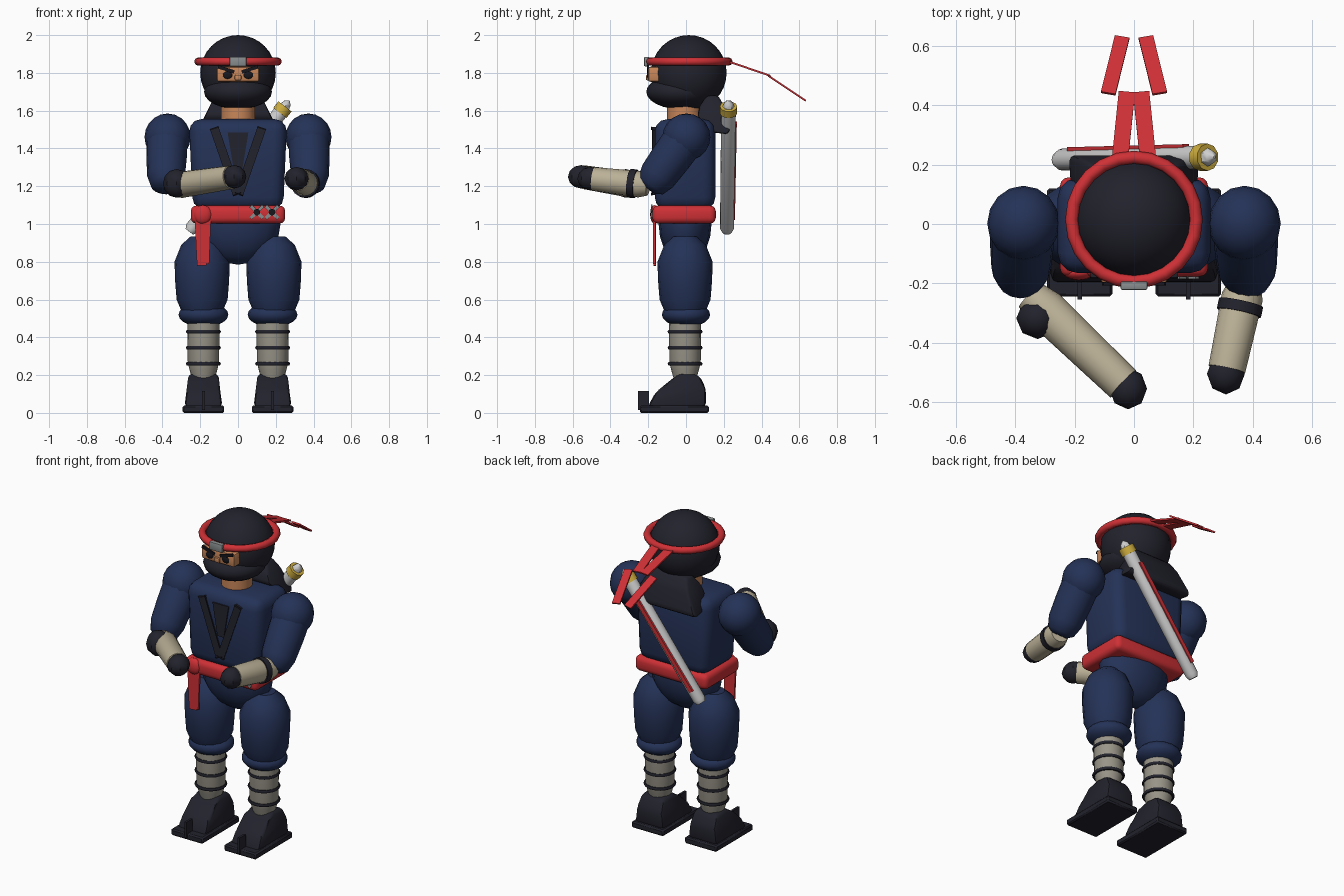
import bpy, bmesh, math
from mathutils import Vector, Matrix

if "Cube" in bpy.data.objects:
    bpy.data.objects.remove(bpy.data.objects["Cube"])

COL = {
    "navy cloth": (0.018, 0.032, 0.095), "black cloth": (0.016, 0.016, 0.026),
    "red cloth": (0.62, 0.03, 0.036), "cream wrap": (0.50, 0.44, 0.31),
    "grey wrap": (0.32, 0.30, 0.25), "skin": (0.58, 0.24, 0.10),
    "gold": (0.62, 0.42, 0.05), "pale metal": (0.62, 0.62, 0.62),
    "steel": (0.25, 0.27, 0.27), "eye black": (0.008, 0.008, 0.012),
}
MATS = {}
for n, c in COL.items():
    MATS[n] = bpy.data.materials.new(n)
    MATS[n].diffuse_color = (*c, 1)
NAVY, BLACK, RED, CREAM, GREY, SKIN, GOLD, PALE, STEEL, EYE = COL


def finish(name, bm, mat, bevel=0, segs=2, angle=40):
    if bevel:
        bmesh.ops.bevel(bm, geom=bm.edges[:], offset=bevel, segments=segs,
                        profile=0.5, affect='EDGES', clamp_overlap=True)
    bmesh.ops.recalc_face_normals(bm, faces=bm.faces[:])
    me = bpy.data.meshes.new(name)
    bm.to_mesh(me)
    bm.free()
    me.materials.append(MATS[mat])
    ob = bpy.data.objects.new(name, me)
    bpy.context.collection.objects.link(ob)
    bpy.ops.object.select_all(action='DESELECT')
    ob.select_set(True)
    bpy.context.view_layer.objects.active = ob
    bpy.ops.object.shade_smooth_by_angle(angle=math.radians(angle))
    return ob


def ball(name, loc, rad, mat, u=16, v=10):
    bm = bmesh.new()
    bmesh.ops.create_uvsphere(bm, u_segments=u, v_segments=v, radius=1,
                              matrix=Matrix.Translation(loc) @ Matrix.Diagonal((*rad, 1)))
    return finish(name, bm, mat)


def lathe(name, p1, p2, prof, mat, n=16):
    """Rings (fraction along p1-p2, radius) around the axis."""
    p1, p2 = Vector(p1), Vector(p2)
    q = (p2 - p1).to_track_quat('Z', 'Y')
    bm = bmesh.new()
    rings = []
    for t, r in prof:
        c = p1.lerp(p2, t)
        rings.append([bm.verts.new(c + q @ Vector((r * math.cos(2 * math.pi * i / n),
                                                   r * math.sin(2 * math.pi * i / n), 0)))
                      for i in range(n)])
    for a, b in zip(rings, rings[1:]):
        for i in range(n):
            bm.faces.new((a[i], a[(i + 1) % n], b[(i + 1) % n], b[i]))
    bm.faces.new(rings[0])
    bm.faces.new(rings[-1])
    return finish(name, bm, mat)


def tube(name, p1, p2, r1, r2, mat, n=16):
    return lathe(name, p1, p2, [(0, r1), (1, r2)], mat, n)


def ring(name, loc, major, minor, mat, n=24, m=8):
    bm = bmesh.new()
    vs = [[bm.verts.new(Vector(loc) + Vector((
        (major + minor * math.cos(b)) * math.cos(a),
        (major + minor * math.cos(b)) * math.sin(a), minor * math.sin(b))))
        for b in (2 * math.pi * j / m for j in range(m))]
        for a in (2 * math.pi * i / n for i in range(n))]
    for i in range(n):
        for j in range(m):
            k, l = (i + 1) % n, (j + 1) % m
            bm.faces.new((vs[i][j], vs[k][j], vs[k][l], vs[i][l]))
    return finish(name, bm, mat, angle=60)


def box(name, loc, dims, mat, bevel=0, segs=2, taper=1):
    bm = bmesh.new()
    bmesh.ops.create_cube(bm, size=1)
    for v in bm.verts:
        k = taper if v.co.z < 0 else 1
        v.co = Vector(loc) + Vector((v.co.x * dims[0] * k, v.co.y * dims[1], v.co.z * dims[2]))
    return finish(name, bm, mat, bevel, segs)


def bar(name, p1, p2, w, t, side, mat, bevel=0):
    """Flat strip from p1 to p2, with its width along side."""
    p1, p2 = Vector(p1), Vector(p2)
    z = (p2 - p1).normalized()
    x = Vector(side)
    x = (x - z * x.dot(z)).normalized()
    y = z.cross(x)
    bm = bmesh.new()
    bmesh.ops.create_cube(bm, size=1)
    for v in bm.verts:
        v.co = (p1 + p2) / 2 + x * v.co.x * w + y * v.co.y * t + z * v.co.z * (p2 - p1).length
    return finish(name, bm, mat, bevel)


def prism(name, pts, cx, width, mat, bevel=0):
    """Side (y, z) outline across x; width(z) gives the half width."""
    bm = bmesh.new()
    L, R = [[bm.verts.new((cx + s * width(z), y, z)) for y, z in pts] for s in (-1, 1)]
    bm.faces.new(L)
    bm.faces.new(R)
    for i in range(len(pts)):
        j = (i + 1) % len(pts)
        bm.faces.new((L[i], L[j], R[j], R[i]))
    return finish(name, bm, mat, bevel)


# Head, mask and face
ball("hood_head", (0, 0.015, 1.8), (0.2, 0.2, 0.2), BLACK, 24, 16)
ball("mask", (0, -0.03, 1.70), (0.18, 0.18, 0.092), BLACK, 20, 12)
tube("neck", (0, -0.01, 1.5), (0, -0.01, 1.66), 0.09, 0.09, SKIN)
box("face", (0, -0.15, 1.793), (0.225, 0.1, 0.08), SKIN, 0.012)
box("nose", (0, -0.2, 1.775), (0.035, 0.025, 0.03), SKIN, 0.008)
for s in (-1, 1):
    ball("eye", (s * 0.055, -0.199, 1.788), (0.026, 0.008, 0.02), EYE, 12, 8)
    bar("eyebrow", (s * 0.105, -0.201, 1.832), (s * 0.02, -0.201, 1.805), 0.018, 0.012, (0, 0, 1), EYE)

# Headband with plate and trailing tails
ring("headband", (0, 0.015, 1.86), 0.21, 0.022, RED)
box("headband_plate", (0, -0.208, 1.86), (0.09, 0.028, 0.05), STEEL, 0.005)
for s in (-1, 1):
    bar("headband_tail_upper", (s * 0.047, 0.22, 1.862), (s * 0.024, 0.445, 1.785), 0.055, 0.01, (1, 0, 0), RED)
    bar("headband_tail_lower", (s * 0.087, 0.44, 1.782), (s * 0.04, 0.63, 1.655), 0.05, 0.01, (1, 0, 0), RED)

# Cowl behind the neck
prism("cowl", [(0.07, 1.62), (0.11, 1.68), (0.17, 1.68), (0.205, 1.62), (0.235, 1.5),
               (0.22, 1.475), (0.14, 1.485), (0.06, 1.57)],
      0, lambda z: 0.225 - 0.5 * (z - 1.475), BLACK, 0.015)

# Torso, jacket lapels and hips
box("torso", (0, -0.005, 1.315), (0.52, 0.32, 0.48), NAVY, 0.065, 3, 0.92)
for s in (-1, 1):
    bar("lapel", (s * 0.125, -0.165, 1.505), (s * 0.005, -0.165, 1.16), 0.035, 0.03, (1, 0, 0), BLACK, 0.006)
box("undershirt", (0, -0.162, 1.385), (0.11, 0.02, 0.2), BLACK, 0, 1, 0.4)
ball("hips", (0, -0.005, 1.0), (0.225, 0.14, 0.215), NAVY)

# Belt, knot and throwing stars
box("belt", (0, -0.01, 1.05), (0.5, 0.335, 0.095), RED, 0.03, 3)
ball("belt_knot", (-0.187, -0.165, 1.05), (0.052, 0.025, 0.05), RED, 12, 8)
bar("belt_tail", (-0.205, -0.165, 1.05), (-0.192, -0.165, 0.78), 0.05, 0.012, (1, 0, 0), RED)
bar("belt_tail", (-0.165, -0.168, 1.05), (-0.175, -0.168, 0.79), 0.045, 0.012, (1, 0, 0), RED)
for x in (0.1, 0.18):
    for s in (-1, 1):
        bar("throwing_star", (x - 0.033, -0.181, 1.063 - s * 0.033),
            (x + 0.033, -0.181, 1.063 + s * 0.033), 0.018, 0.008, (1, 0, -s), STEEL)
    tube("throwing_star_hub", (x, -0.18, 1.063), (x, -0.188, 1.063), 0.018, 0.018, EYE, 10)

# Legs
for s in (-1, 1):
    x = s * 0.183
    lathe("thigh", (s * 0.19, -0.005, 0), (s * 0.19, -0.005, 1),
          [(0.54, 0.11), (0.6, 0.135), (0.7, 0.143), (0.8, 0.146), (0.89, 0.11), (0.935, 0.06)], NAVY)
    ball("trouser_cuff", (x, 0, 0.52), (0.132, 0.128, 0.065), NAVY)
    lathe("shin_wrap", (x, -0.005, 0), (x, -0.005, 1),
          [(0.18, 0.06), (0.23, 0.074), (0.27, 0.083), (0.48, 0.085)], GREY)
    for z in (0.26, 0.345, 0.43):
        ring("shin_band", (x, -0.005, z), 0.083, 0.01, BLACK, 20, 6)
    # Shoe with sole and toe split
    prism("shoe", [(0.105, 0.03), (0.105, 0.13), (0.07, 0.2), (-0.03, 0.21), (-0.08, 0.175),
                   (-0.16, 0.11), (-0.205, 0.03)],
          x, lambda z: 0.1 - 0.15 * max(0, z - 0.06), BLACK, 0.022)
    box("sole", (x, -0.062, 0.02), (0.22, 0.365, 0.04), BLACK, 0.008, 1)
    box("toe_split", (x, -0.225, 0.065), (0.014, 0.06, 0.1), BLACK)

# Arms: the right forearm crosses the chest, the left points forward
for s, elbow, hand, wrap in ((-1, (-0.35, -0.24, 1.20), (-0.02, -0.555, 1.25), 0.075),
                             (1, (0.375, -0.2, 1.205), (0.31, -0.505, 1.24), 0)):
    ball("shoulder", (s * 0.373, 0.002, 1.46), (0.122, 0.127, 0.125), NAVY)
    lathe("upper_arm", (s * 0.375, 0, 1.46), (s * 0.383, -0.2, 1.185),
          [(0, 0.11), (0.4, 0.107), (0.75, 0.1), (0.93, 0.08), (1.0, 0.045)], NAVY)
    e, h = Vector(elbow), Vector(hand)
    d = (h - e).normalized()
    lathe("forearm_wrap", e, h, [(0, 0.055), (0.15, 0.07), (0.95, 0.063)], CREAM)
    ball("gloved_hand", h, (0.064, 0.07, 0.062), BLACK, 8, 6)
    if wrap:
        ball("elbow_guard", (-0.325, -0.318, 1.215), (0.072, 0.07, 0.076), BLACK, 8, 6)
    else:
        c = e + d * 0.085
        tube("elbow_band", c - d * 0.018, c + d * 0.018, 0.076, 0.076, BLACK)

# Sword on the back
a, b = Vector((-0.245, 0.217, 0.975)), Vector((0.235, 0.225, 1.605))
u = (b - a).normalized()
lathe("scabbard", a - u * 0.02, b, [(0, 0.026), (0.03, 0.037), (1, 0.039)], PALE)
tube("sword_guard", b - u * 0.022, b + u * 0.022, 0.046, 0.046, GOLD, 10)
lathe("sword_pommel", b + u * 0.02, b + u * 0.06, [(0, 0.032), (0.6, 0.024), (1, 0.004)], PALE, 6)
bar("scabbard_cord", (-0.215, 0.252, 1.03), (0.175, 0.262, 1.535), 0.026, 0.014, (1, 0, -0.8), RED)

for m in bpy.data.materials:
    if m.users and not m.is_grease_pencil:
        m.use_nodes = True
        m.node_tree.nodes["Principled BSDF"].inputs["Base Color"].default_value = m.diffuse_color
